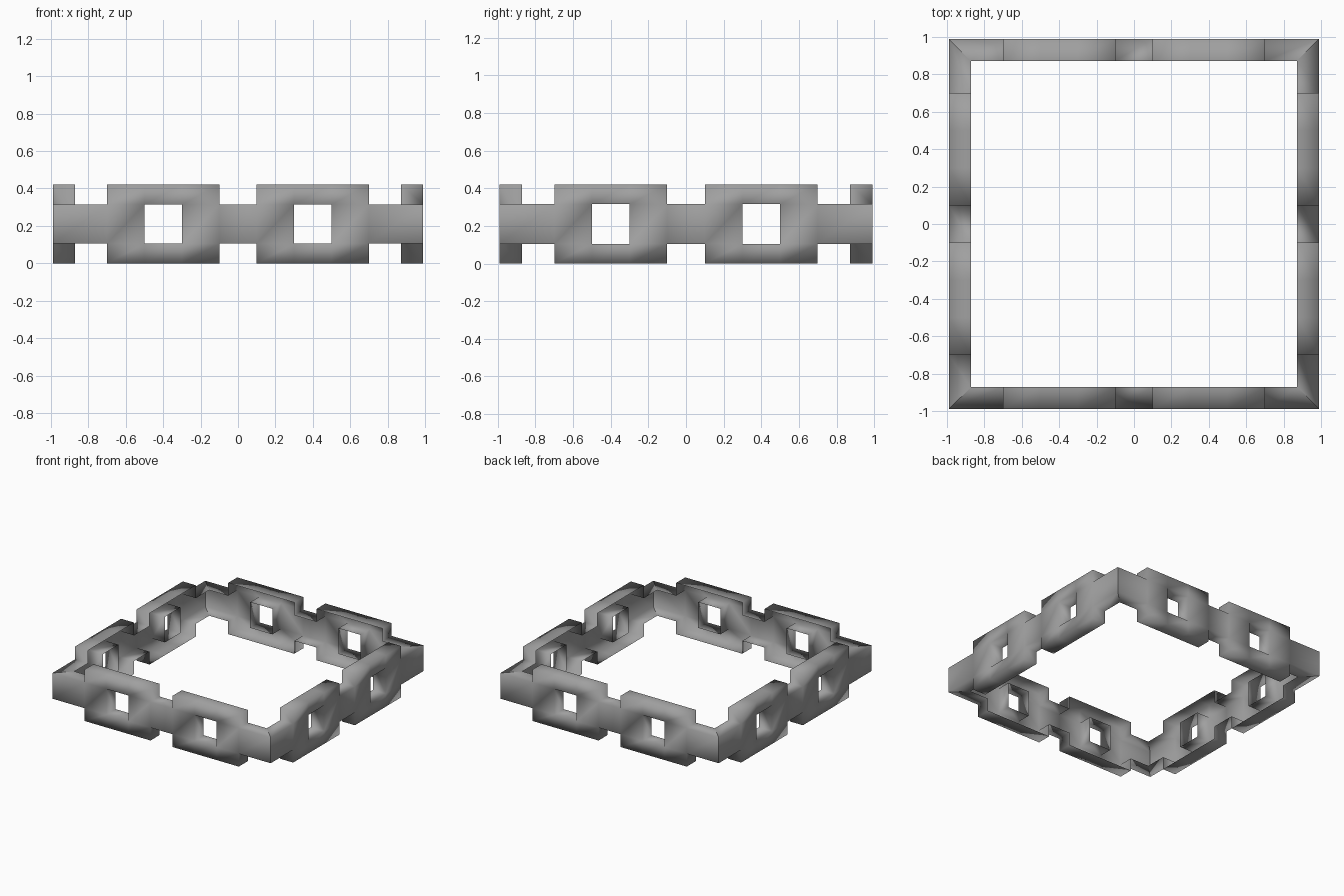
import bpy
import bmesh
from math import pi

cube = bpy.data.objects.get("Cube")
if cube:
    bpy.data.objects.remove(cube, do_unlink=True)

HALF = 0.99
DEPTH = 0.118
COLUMNS = [-HALF, -0.7, -0.5, -0.3, -0.1, 0.1, 0.3, 0.5, 0.7, HALF]
LEVELS = [0.0, 0.105, 0.315, 0.42]
# One letter per column: r = rail only, b = full block, w = block with window
PATTERN = "rbwbrbwbr"
ROWS = {"r": (1,), "b": (0, 1, 2), "w": (0, 2)}

# Grey material
grey = bpy.data.materials.new("matte_grey")
grey.use_nodes = True
colour = (0.35, 0.35, 0.35, 1.0)
grey.diffuse_color = colour
shader = next(n for n in grey.node_tree.nodes if n.type == "BSDF_PRINCIPLED")
shader.inputs["Base Color"].default_value = colour
shader.inputs["Roughness"].default_value = 0.8


def at_corner(vert):
    return abs(vert.co.x) > HALF - 0.001


def wall_mesh():
    """Outer skin of one side with flanges folded inward, open at the back."""
    bm = bmesh.new()
    for i, kind in enumerate(PATTERN):
        x0, x1 = COLUMNS[i:i + 2]
        for row in ROWS[kind]:
            z0, z1 = LEVELS[row:row + 2]
            corners = [(x0, z0), (x1, z0), (x1, z1), (x0, z1)]
            bm.faces.new([bm.verts.new((x, -HALF, z)) for x, z in corners])
    bmesh.ops.remove_doubles(bm, verts=bm.verts[:], dist=0.0005)

    # Flanges along the notched outline and around the windows
    rim = [e for e in bm.edges
           if e.is_boundary and not all(at_corner(v) for v in e.verts)]
    folded = bmesh.ops.extrude_edge_only(bm, edges=rim)["geom"]
    for vert in (g for g in folded if isinstance(g, bmesh.types.BMVert)):
        if at_corner(vert):  # mitred end
            vert.co.x -= DEPTH if vert.co.x > 0 else -DEPTH
        vert.co.y += DEPTH
    bmesh.ops.recalc_face_normals(bm, faces=bm.faces[:])
    skin = max(bm.faces, key=lambda f: -f.calc_center_median().y)
    if skin.normal.y > 0:
        bmesh.ops.reverse_faces(bm, faces=bm.faces[:])
    for face in bm.faces:
        face.smooth = True

    mesh = bpy.data.meshes.new("notched_wall")
    bm.to_mesh(mesh)
    bm.free()
    mesh.materials.append(grey)
    return mesh


# Four identical walls meeting at mitred corners
wall = wall_mesh()
for turn, side in enumerate(("front", "left", "back", "right")):
    obj = bpy.data.objects.new(side + "_wall", wall)
    obj.rotation_euler.z = turn * pi / 2
    bpy.context.collection.objects.link(obj)
